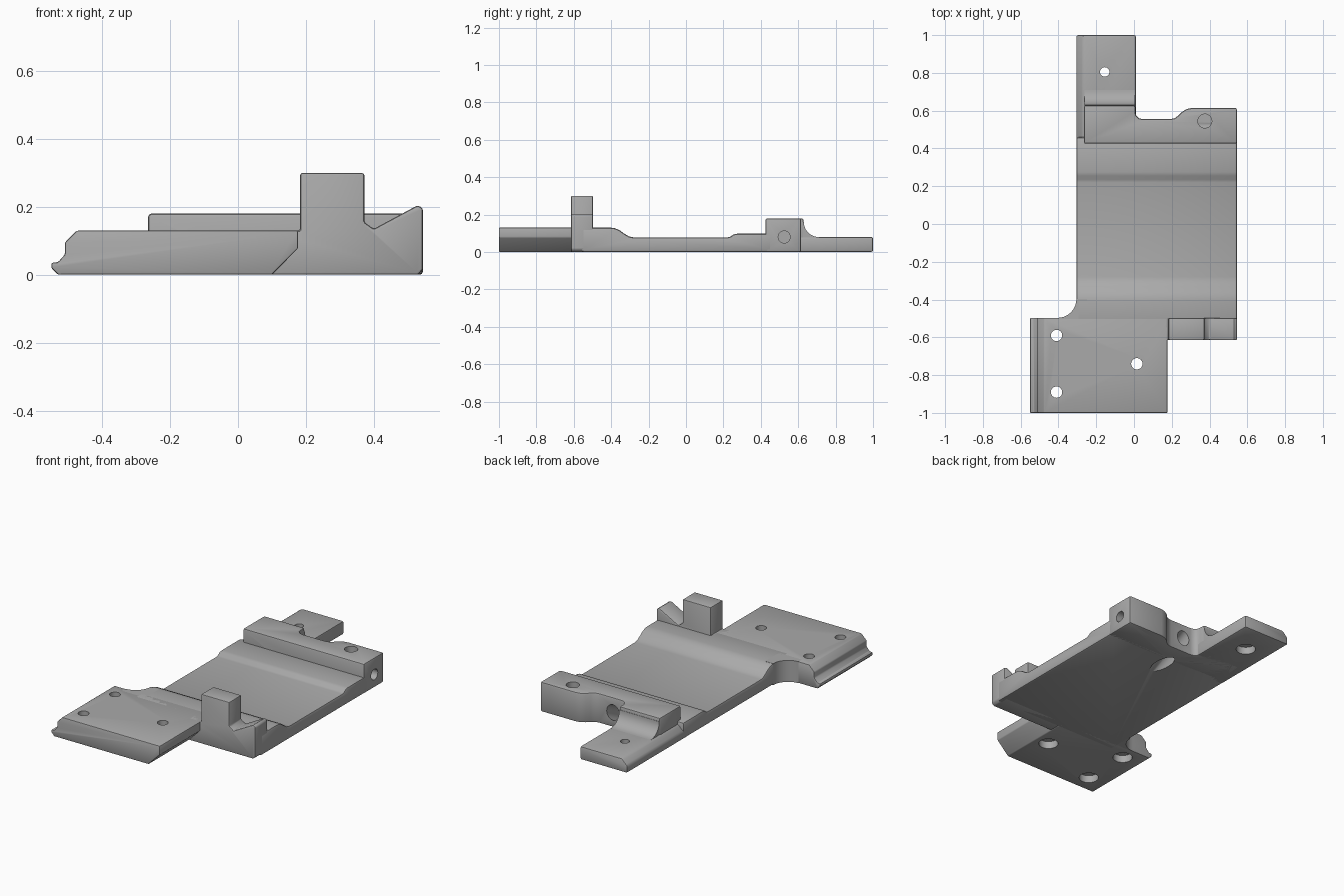
import bpy
import bmesh
import math
from mathutils import Vector

default = bpy.data.objects.get("Cube")
if default:
    bpy.data.objects.remove(default, do_unlink=True)

grey = bpy.data.materials.new("matte_grey")
grey.use_nodes = True
grey.diffuse_color = (0.40, 0.40, 0.40, 1)
grey.node_tree.nodes["Principled BSDF"].inputs["Base Color"].default_value = (0.40, 0.40, 0.40, 1)


def prism(name, outline, axis, low, high, bevel=0.008):
    """Extrude a 2D outline along an axis; the outline uses the other two axes in order."""
    def place(u, v, w):
        return {"x": (w, u, v), "y": (u, w, v), "z": (u, v, w)}[axis]
    bm = bmesh.new()
    face = bm.faces.new([bm.verts.new(place(u, v, low)) for u, v in outline])
    moved = bmesh.ops.extrude_face_region(bm, geom=[face])["geom"]
    bmesh.ops.translate(bm, vec=place(0, 0, high - low),
                        verts=[g for g in moved if isinstance(g, bmesh.types.BMVert)])
    bmesh.ops.recalc_face_normals(bm, faces=bm.faces)
    mesh = bpy.data.meshes.new(name)
    bm.to_mesh(mesh)
    bm.free()
    mesh.materials.append(grey)
    obj = bpy.data.objects.new(name, mesh)
    bpy.context.collection.objects.link(obj)
    if bevel:
        mod = obj.modifiers.new("soft_edges", "BEVEL")
        mod.width, mod.segments = bevel, 2
        mod.limit_method, mod.angle_limit = "ANGLE", math.radians(40)
    return obj


def drill(start, end, radius):
    """Hidden cylinder running between two points, used as a cutter."""
    a, b = Vector(start), Vector(end)
    bpy.ops.mesh.primitive_cylinder_add(vertices=32, radius=radius, depth=(b - a).length,
                                        location=(a + b) / 2)
    cutter = bpy.context.object
    cutter.name = "hole_cutter"
    cutter.rotation_euler = (b - a).to_track_quat("Z", "Y").to_euler()
    cutter.data.materials.append(grey)
    cutter.hide_render = True
    return cutter


def arc(cx, cy, radius, start, end, steps=10):
    angles = [math.radians(start + (end - start) * i / steps) for i in range(steps + 1)]
    return [(cx + radius * math.cos(t), cy + radius * math.sin(t)) for t in angles]


LEFT, RIGHT = -0.305, 0.545

# Front mounting plate with a stepped lip and an undercut side
front_plate = prism("front_plate", [
    (-0.53, 0), (0.10, 0), (0.177, 0.078), (0.177, 0.13), (-0.475, 0.13),
    (-0.51, 0.095), (-0.51, 0.06), (-0.53, 0.037), (-0.55, 0.035), (-0.55, 0.02)],
    "y", -1, -0.497, 0.005)

# Sunken bed running between the plate and the rear bar
bed = prism("bed", [
    (-0.56, 0), (0.46, 0), (0.46, 0.098), (0.275, 0.098), (0.255, 0.094),
    (0.235, 0.081), (0.22, 0.078), (-0.28, 0.078), (-0.305, 0.083), (-0.33, 0.098),
    (-0.355, 0.116), (-0.38, 0.127), (-0.405, 0.13), (-0.56, 0.13)],
    "x", LEFT, RIGHT, 0.012)

# Rounded inside corner joining plate and bed
corner_fillet = prism("corner_fillet",
    [(-0.25, -0.53)] + [(-0.405, -0.53)] + arc(-0.405, -0.397, 0.1, -90, 0) + [(-0.25, -0.397)],
    "z", 0, 0.13, 0)

# Upright post with the sloped wedge beside it
post_and_wedge = prism("post_and_wedge", [
    (0.10, 0), (0.53, 0), (RIGHT, 0.015), (RIGHT, 0.195), (0.53, 0.205), (0.40, 0.135),
    (0.372, 0.155), (0.372, 0.30), (0.183, 0.30), (0.183, 0.13), (0.10, 0.13)],
    "y", -0.615, -0.497, 0.007)

# Rear cross bar with its recessed back
rear_bar = prism("rear_bar", [
    (-0.265, 0.425), (RIGHT, 0.425), (RIGHT, 0.615), (0.31, 0.615), (0.28, 0.609),
    (0.255, 0.594), (0.235, 0.574), (0.215, 0.56), (0.19, 0.555), (0.045, 0.555),
    (0.025, 0.56), (0.012, 0.573), (0.007, 0.593), (0.007, 0.628), (-0.265, 0.628)],
    "z", 0, 0.18, 0.01)

# Rear tab with a chamfered side and the sweep rising to the bar
rear_tab = prism("rear_tab", [
    (LEFT, 0), (0.01, 0), (0.01, 0.08), (-0.27, 0.08), (LEFT, 0.045)],
    "y", 0.41, 1, 0.01)
tab_sweep = prism("tab_sweep",
    [(0.60, 0.03), (0.71, 0.03)] + arc(0.71, 0.16, 0.08, 270, 180) + [(0.60, 0.16)],
    "x", -0.262, 0.005, 0)
parts = [front_plate, bed, corner_fillet, post_and_wedge, rear_bar, rear_tab, tab_sweep]

# Screw holes, wider from below
cutters = []
for x, y, r in [(-0.41, -0.59, 0.03), (-0.41, -0.89, 0.03), (0.015, -0.74, 0.03),
                (-0.155, 0.805, 0.025)]:
    cutters.append((drill((x, y, -0.1), (x, y, 0.3), r), front_plate if y < 0 else rear_tab))
    cutters.append((drill((x, y, -0.1), (x, y, 0.045), 0.055), front_plate if y < 0 else rear_tab))

# Blind hole and side hole in the bar, and a slanted hole through bar and bed
cutters.append((drill((0.375, 0.545, 0.05), (0.375, 0.545, 0.3), 0.037), rear_bar))
cutters.append((drill((0.30, 0.525, 0.08), (0.65, 0.525, 0.08), 0.032), rear_bar))
slant = drill((0.10, 0.74, 0.18), (0.10, 0.185, -0.09), 0.042)
cutters += [(slant, rear_bar), (slant, bed)]

for cutter, part in cutters:
    mod = part.modifiers.new("hole", "BOOLEAN")
    mod.operation, mod.solver, mod.object = "DIFFERENCE", "EXACT", cutter

# Bake the modifiers, remove the cutters and shade the parts
bpy.context.view_layer.update()
graph = bpy.context.evaluated_depsgraph_get()
baked = [bpy.data.meshes.new_from_object(p.evaluated_get(graph)) for p in parts]
for part, mesh in zip(parts, baked):
    part.modifiers.clear()
    part.data = mesh
for cutter in {c for c, _ in cutters}:
    bpy.data.objects.remove(cutter, do_unlink=True)
bpy.ops.object.select_all(action="DESELECT")
for part in parts:
    part.select_set(True)
bpy.context.view_layer.objects.active = parts[0]
bpy.ops.object.shade_smooth_by_angle(angle=math.radians(30))
